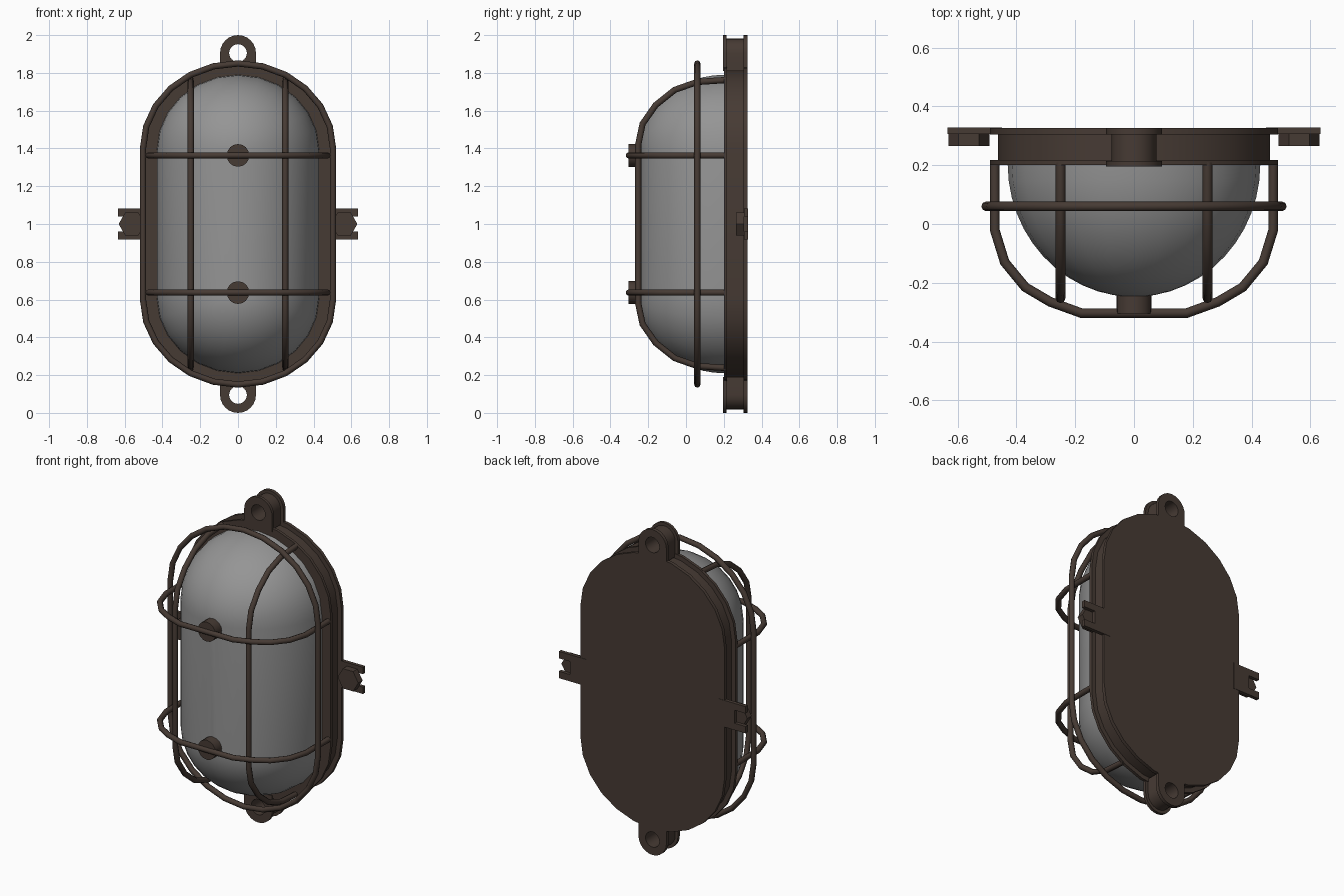
import bpy, bmesh
from math import sin, cos, pi, radians

if "Cube" in bpy.data.objects:
    bpy.data.objects.remove(bpy.data.objects["Cube"], do_unlink=True)


def material(name, rgb):
    m = bpy.data.materials.new(name)
    m.use_nodes = True
    m.diffuse_color = (*rgb, 1)
    m.node_tree.nodes["Principled BSDF"].inputs["Base Color"].default_value = (*rgb, 1)
    return m


BRONZE = material("dark bronze", (0.062, 0.043, 0.034))
GLASS = material("grey glass", (0.30, 0.30, 0.30))
MID = 1.0


def finish(ob, mat, angle=30):
    ob.data.materials.clear()
    ob.data.materials.append(mat)
    bpy.ops.object.select_all(action="DESELECT")
    ob.select_set(True)
    bpy.context.view_layer.objects.active = ob
    bpy.ops.object.shade_smooth_by_angle(angle=radians(angle))


def loft(name, rings, mat, mode="cap", angle=30):
    """Skin equal-length rings; cap both ends, or close the loft on itself."""
    bm = bmesh.new()
    loops = [[bm.verts.new(p) for p in r] for r in rings]
    n = len(loops[0])
    pairs = list(zip(loops, loops[1:]))
    if mode == "closed":
        pairs.append((loops[-1], loops[0]))
    for a, b in pairs:
        for i in range(n):
            j = (i + 1) % n
            bm.faces.new((a[i], a[j], b[j], b[i]))
    if mode == "cap":
        bm.faces.new(loops[0])
        bm.faces.new(loops[-1])
    bmesh.ops.recalc_face_normals(bm, faces=bm.faces)
    me = bpy.data.meshes.new(name)
    bm.to_mesh(me)
    bm.free()
    ob = bpy.data.objects.new(name, me)
    bpy.context.collection.objects.link(ob)
    finish(ob, mat, angle)
    return ob


def capsule(a, b, y, half=0.4, n=12):
    """Upright capsule outline with elliptical ends."""
    pts = []
    for s in (1, -1):
        for i in range(n + 1):
            t = pi * i / n
            pts.append((s * a * cos(t), y, MID + s * (half + b * sin(t))))
    return pts


def prism(name, outline, y0, y1, mat=BRONZE):
    return loft(name, [[(x, y, z) for x, z in outline] for y in (y0, y1)], mat)


def rod(name, pts, cyclic=False, radius=0.0165):
    cu = bpy.data.curves.new(name, "CURVE")
    cu.dimensions = "3D"
    cu.bevel_depth = radius
    cu.bevel_resolution = 2
    cu.use_fill_caps = True
    sp = cu.splines.new("POLY")
    sp.points.add(len(pts) - 1)
    for p, co in zip(sp.points, pts):
        p.co = (*co, 1)
    sp.use_cyclic_u = cyclic
    ob = bpy.data.objects.new(name, cu)
    bpy.context.collection.objects.link(ob)
    bpy.ops.object.select_all(action="DESELECT")
    ob.select_set(True)
    bpy.context.view_layer.objects.active = ob
    bpy.ops.object.convert(target="MESH")
    finish(bpy.context.object, BRONZE, 50)


# Base housing: front and back flanges with a recessed waist
loft("base_housing", [capsule(0.49 - d, 0.44 - d, y) for d, y in
     ((0, 0.2), (0, 0.218), (0.028, 0.218), (0.028, 0.305), (0, 0.305), (0, 0.326))], BRONZE)

# Glass dome: capsule outlines shrinking toward a rounded front
loft("glass_dome", [capsule(0.43 * cos(t), 0.4 * cos(t), 0.205 - 0.453 * sin(t), 0.39)
     for t in (radians(88) * i / 12 for i in range(13))], GLASS, angle=50)


# Mounting lugs: flanged eyelets with a straight neck
def eyelet(r, y, s, neck):
    pts = []
    for i in range(24):
        t = 2 * pi * i / 24
        x, z = r * cos(t), r * sin(t)
        if neck and z < 0:
            z = -0.095 * min(1, -2 * sin(t))
            x = r * max(-1, min(1, 2 * cos(t)))
        pts.append((x, y, MID + s * (0.905 + z)))
    return pts


for s, word in ((1, "top"), (-1, "bottom")):
    rings = [eyelet(r, y, s, r > 0.06) for r, y in
             ((0.047, 0.196), (0.095, 0.196), (0.095, 0.214), (0.076, 0.214),
              (0.076, 0.305), (0.095, 0.305), (0.095, 0.326), (0.047, 0.326))]
    loft(word + "_lug", rings, BRONZE, "closed")

# Forked side ears with hexagonal bolt heads
FORK = ((0.45, 0.082), (0.635, 0.082), (0.635, 0.04), (0.56, 0.04),
        (0.56, -0.04), (0.635, -0.04), (0.635, -0.082), (0.45, -0.082))
for s, word in ((1, "left"), (-1, "right")):
    prism(word + "_ear", [(s * x, MID + z) for x, z in FORK], 0.306, 0.328)
    hexagon = [(s * 0.562 + 0.07 * cos(k * pi / 3), MID + 0.07 * sin(k * pi / 3))
               for k in range(6)]
    prism(word + "_bolt", hexagon, 0.265, 0.307)

# Cage: surrounding hoop
rod("cage_hoop", capsule(0.503, 0.45, 0.06), True)

# Cage: upright bars
BAR = ((0.21, 0.762), (0.06, 0.752), (-0.06, 0.71), (-0.16, 0.63), (-0.23, 0.53), (-0.253, 0.42))
for s, word in ((1, "left"), (-1, "right")):
    upper = [(s * 0.25, y, MID + z) for y, z in BAR]
    lower = [(x, y, 2 * MID - z) for x, y, z in reversed(upper)]
    rod(word + "_upright_bar", upper + lower)

# Cage: cross bars with round spacer pegs
CROSS = ((0.474, 0.21), (0.474, -0.02), (0.44, -0.13), (0.37, -0.215), (0.285, -0.265), (0.18, -0.303))
for s, word in ((1, "upper"), (-1, "lower")):
    z = MID + s * 0.363
    half = [(x, y, z) for x, y in CROSS]
    rod(word + "_cross_bar", half + [(-x, y, z) for x, y, z in reversed(half)])
    circle = [(0.06 * cos(k * pi / 8), z + 0.06 * sin(k * pi / 8)) for k in range(16)]
    prism(word + "_spacer_peg", circle, -0.304, -0.23)
